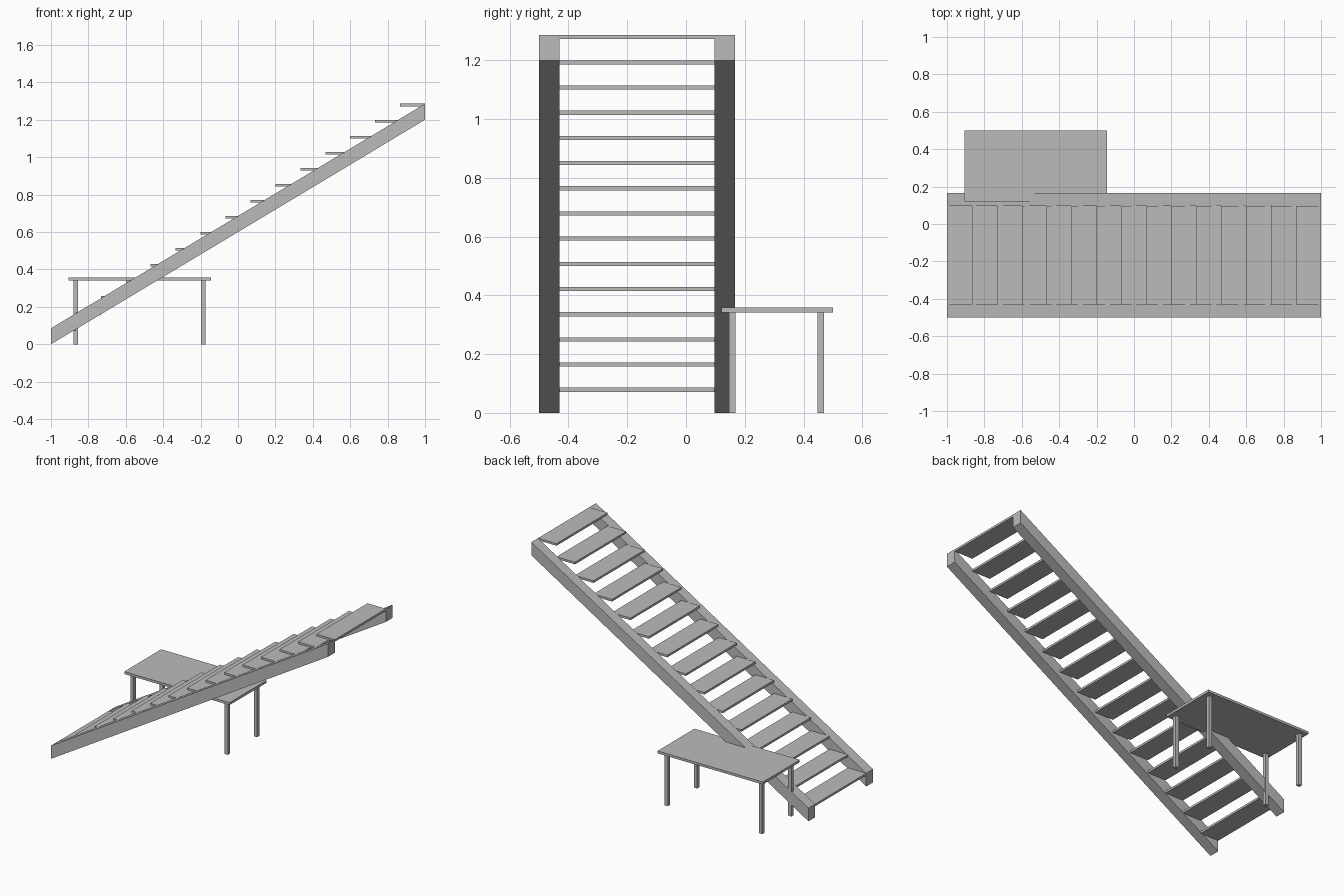
import bpy

cube = bpy.data.objects.get("Cube")
if cube:
    bpy.data.objects.remove(cube, do_unlink=True)

grey = bpy.data.materials.new("plain_grey")
grey.use_nodes = True
colour = (0.5, 0.5, 0.5, 1)
grey.diffuse_color = colour
grey.node_tree.nodes["Principled BSDF"].inputs["Base Color"].default_value = colour


def extrude_y(name, profile, y0, y1):
    """Solid made from an x-z profile (counter-clockwise from the front)."""
    n = len(profile)
    verts = [(x, y, z) for y in (y0, y1) for x, z in profile]
    faces = [tuple(range(n)), tuple(reversed(range(n, 2 * n)))]
    faces += [(i, i + n, (i + 1) % n + n, (i + 1) % n) for i in range(n)]
    mesh = bpy.data.meshes.new(name)
    mesh.from_pydata(verts, [], faces)
    mesh.materials.append(grey)
    obj = bpy.data.objects.new(name, mesh)
    bpy.context.collection.objects.link(obj)
    return obj


def box(name, x0, x1, y0, y1, z0, z1):
    return extrude_y(name, [(x0, z0), (x1, z0), (x1, z1), (x0, z1)], y0, y1)


# Staircase: two sloping stringers with open treads between them
STEPS = 15
HEIGHT = 1.286
RISE, RUN = HEIGHT / STEPS, 2 / STEPS
INNER_FRONT, INNER_BACK = -0.43, 0.097
slope = [(-1, 0), (1, HEIGHT - RISE), (1, HEIGHT), (-1, RISE)]
extrude_y("front_stringer", slope, -0.5, INNER_FRONT)
extrude_y("back_stringer", slope, INNER_BACK, 0.166)

for i in range(STEPS):
    x, top = -1 + i * RUN, (i + 1) * RISE
    box(f"tread_{i + 1}", x, x + RUN, INNER_FRONT, INNER_BACK, top - 0.014, top)

# Table: thin top on four square legs
X0, X1, Y0, Y1 = -0.905, -0.145, 0.12, 0.5
UNDERSIDE, INSET, LEG = 0.342, 0.026, 0.023
box("table_top", X0, X1, Y0, Y1, UNDERSIDE, 0.358)
for side, x in (("right", X0 + INSET), ("left", X1 - INSET - LEG - 0.004)):
    for end, y in (("front", Y0 + INSET), ("back", Y1 - INSET - LEG - 0.004)):
        box(f"table_leg_{end}_{side}", x, x + LEG, y, y + LEG, 0, UNDERSIDE)
